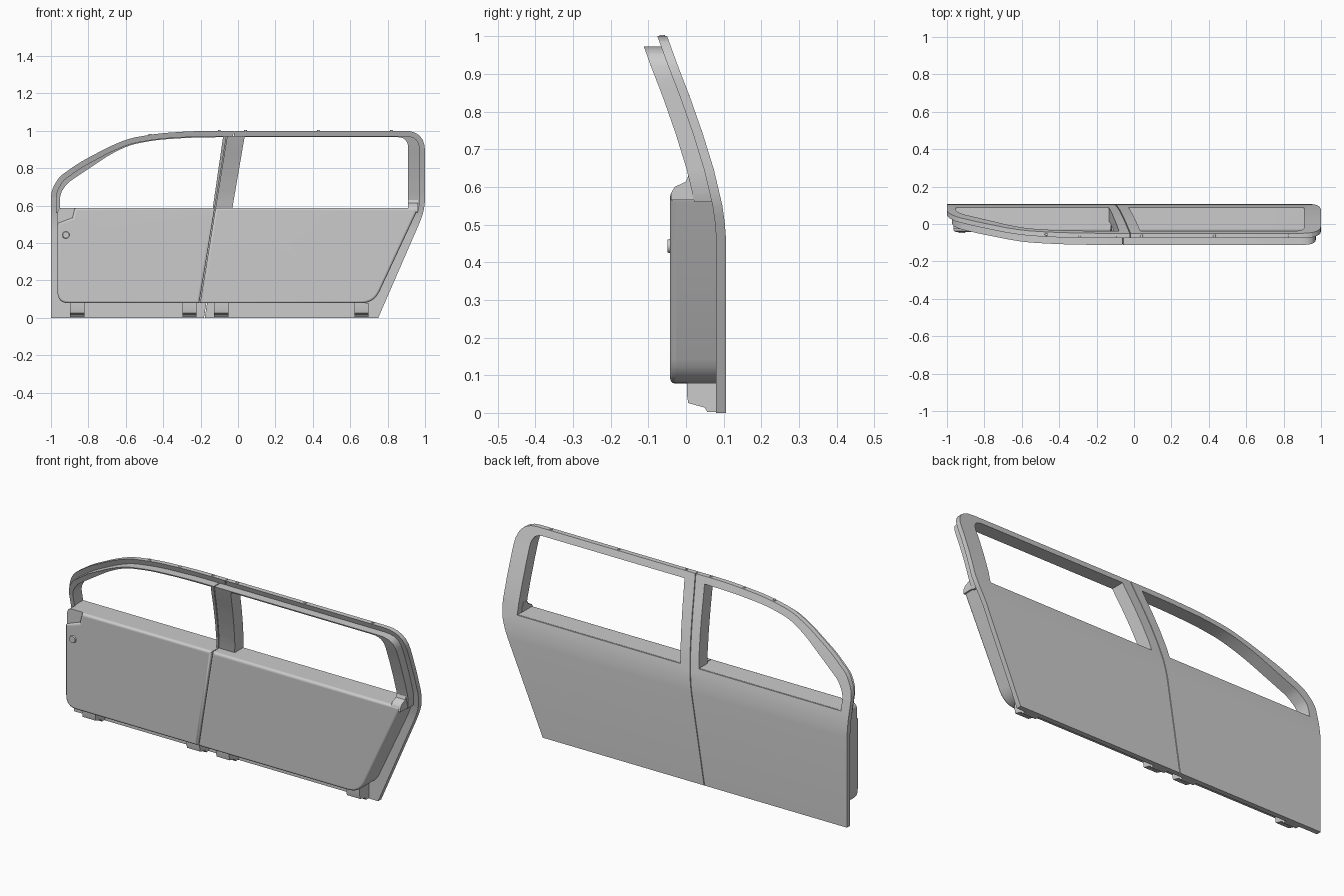
import bpy, bmesh, math
from mathutils import Vector

if "Cube" in bpy.data.objects:
    bpy.data.objects.remove(bpy.data.objects["Cube"], do_unlink=True)

grey = bpy.data.materials.new("plain grey")
grey.use_nodes = True
grey.diffuse_color = (0.6, 0.6, 0.6, 1)
grey.node_tree.nodes["Principled BSDF"].inputs["Base Color"].default_value = (0.6, 0.6, 0.6, 1)

# Outlines as (x, z, corner rounding length)
OUTER = [(-1, 0, 0), (-1, .68, .04), (-.955, .755, .03), (-.845, .832, .05), (-.685, .917, .05),
         (-.58, .96, .05), (-.42, .987, .07), (-.2, 1, .08), (1, 1, .11), (1, .575, .07), (.75, 0, 0)]
FRONT_WINDOW = [(-.952, .587, 0), (-.952, .665, .035), (-.91, .722, .02), (-.79, .803, .05), (-.685, .873, .05),
                (-.58, .924, .05), (-.44, .951, .06), (-.26, .963, .06), (-.08, .966, 0), (-.135, .587, 0)]
REAR_WINDOW = [(-.03, .587, 0), (.035, .966, 0), (.91, .966, .06), (.91, .587, 0)]
PANEL = [(-.965, .078, .06), (-.965, .588, .03), (.965, .588, .03), (.727, .078, .07)]
# Front face of the trim, with a shallow step at its front top corner
PANEL_FACE = [(-.965, .078, .06), (-.965, .505, 0), (-.885, .535, 0), (-.872, .588, 0),
              (.965, .588, .03), (.727, .078, .07)]
# Side profile of the skin as (z, y): upright below the belt, leaning in above it
LEAN = [(0, .106), (.465, .106), (.505, .103), (.553, .096), (.646, .074), (.74, .045), (.84, .01), (.92, -.021), (1, -.05)]
SKIN_SPLIT, INNER_SPLIT = (-.18, .16), (-.218, .163)   # door gap: x = a + b * z


def skin_y(z):
    for (z0, y0), (z1, y1) in zip(LEAN, LEAN[1:]):
        if z <= z1:
            return y0 + (y1 - y0) * (z - z0) / (z1 - z0)
    return LEAN[-1][1]


def rounded(corners, steps=6):
    """Outline with each corner replaced by a small curve."""
    pts = []
    for i, (x, z, t) in enumerate(corners):
        p = Vector((x, z))
        a, b = Vector(corners[i - 1][:2]), Vector(corners[(i + 1) % len(corners)][:2])
        if t == 0:
            pts.append(p)
            continue
        s, e = p + (a - p).normalized() * t, p + (b - p).normalized() * t
        for k in range(steps + 1):
            u = k / steps
            pts.append(s * (1 - u) ** 2 + p * 2 * u * (1 - u) + e * u * u)
    return pts


def inset(pts, d):
    """Move a clockwise outline inwards by d."""
    out = []
    for i, p in enumerate(pts):
        d1, d2 = (p - pts[i - 1]).normalized(), (pts[(i + 1) % len(pts)] - p).normalized()
        n1, n2 = Vector((d1.y, -d1.x)), Vector((d2.y, -d2.x))
        out.append(p + (n1 + n2) * d / (1 + n1.dot(n2)))
    return out


def finish(name, bm, angle=35):
    bmesh.ops.recalc_face_normals(bm, faces=bm.faces)
    me = bpy.data.meshes.new(name)
    bm.to_mesh(me)
    bm.free()
    ob = bpy.data.objects.new(name, me)
    bpy.context.collection.objects.link(ob)
    me.materials.append(grey)
    bpy.ops.object.select_all(action='DESELECT')
    ob.select_set(True)
    bpy.context.view_layer.objects.active = ob
    bpy.ops.object.shade_smooth_by_angle(angle=math.radians(angle))
    return ob


def cut(bm, co, no, clear=False):
    bmesh.ops.bisect_plane(bm, geom=bm.verts[:] + bm.edges[:] + bm.faces[:], dist=1e-5,
                           plane_co=co, plane_no=no, clear_outer=clear)


def sheet(name, loops, split, side, front, back, floor=None, bevel=0):
    """Filled outline on one side of the door gap, thickened between two depth functions."""
    bm = bmesh.new()
    for pts in loops:
        vs = [bm.verts.new((p.x, 0, p.y)) for p in pts]
        for i, v in enumerate(vs):
            bm.edges.new((vs[i - 1], v))
    if len(loops) == 1:
        bm.faces.new(vs)
    else:
        bmesh.ops.triangle_fill(bm, edges=bm.edges[:], use_beauty=True, use_dissolve=False)
    a, b = split
    cut(bm, (a + side * .002, 0, 0), (-side, 0, side * b), True)
    if floor is not None:
        cut(bm, (0, 0, floor), (0, 0, -1), True)
    if len(loops) > 1:      # rows that let the sheet lean
        for z in [.465, .505, .53] + [.553 + .031 * k for k in range(15)]:
            cut(bm, (0, 0, z), (0, 0, 1))
    near = bm.verts[:]
    res = bmesh.ops.extrude_face_region(bm, geom=bm.faces[:], use_keep_orig=True)
    for v in near:
        v.co.y = front(v.co.z)
    for v in res["geom"]:
        if isinstance(v, bmesh.types.BMVert):
            v.co.y = back(v.co.z)
    if bevel:               # soften the inner rim only
        y = front(0)
        rim = [e for e in bm.edges if all(abs(v.co.y - y) < 1e-5 for v in e.verts)]
        bmesh.ops.recalc_face_normals(bm, faces=bm.faces)
        bmesh.ops.bevel(bm, geom=rim, offset=bevel, segments=3, profile=.5, affect='EDGES')
    return finish(name, bm)


def prism(name, pts, lo, hi):
    """Extrude a small (y, z) profile along x."""
    bm = bmesh.new()
    ends = [[bm.verts.new((x, y, z)) for y, z in pts] for x in (lo, hi)]
    bm.faces.new(ends[0])
    bm.faces.new(ends[1])
    for i in range(len(pts)):
        bm.faces.new((ends[0][i - 1], ends[0][i], ends[1][i], ends[1][i - 1]))
    return finish(name, bm)


def disc(name, pos, r, h, axis):
    bm = bmesh.new()
    bmesh.ops.create_cone(bm, cap_ends=True, segments=20, radius1=r, radius2=r * .85, depth=h)
    for v in bm.verts:
        x, y, z = v.co
        v.co = Vector((x, -z, y) if axis == 'y' else (x, y, z)) + Vector(pos)
    return finish(name, bm)


outer = rounded(OUTER)
windows = [rounded(FRONT_WINDOW), rounded(REAR_WINDOW)]

# Both doors: skin, window frame flange, inner trim body and its rounded face
for door, side in (("front_door", -1), ("rear_door", 1)):
    sheet(door + "_skin", [outer] + windows, SKIN_SPLIT, side, lambda z: skin_y(z) - .026, skin_y)
    sheet(door + "_window_flange", [inset(outer, .027)] + windows, INNER_SPLIT, side,
          lambda z: skin_y(z) - .072, lambda z: skin_y(z) - .024, floor=.56)
    sheet(door + "_trim_body", [rounded(PANEL)], INNER_SPLIT, side, lambda z: -.026, lambda z: .082)
    face = sheet(door + "_trim_face", [rounded(PANEL_FACE)], INNER_SPLIT, side,
                 lambda z: -.042, lambda z: -.026, bevel=.013)
    face.modifiers.new("flat_face_shading", 'WEIGHTED_NORMAL').keep_sharp = True

# Horn where the rear pillar meets the trim
prism("rear_pillar_horn", [(-.04, .565), (-.039, .585), (-.03, .6), (.0, .614), (.006, .63), (.04, .635), (.06, .565)],
      .908, .962)

# Round knob on the front door
disc("door_knob", (-.92, -.044, .443), .02, .01, 'y')

# Hinge lugs along the bottom
for i, x in enumerate((-.86, -.26, -.09, .66)):
    prism(f"hinge_lug_{i + 1}", [(.002, .079), (.002, .05), (.006, .026), (.05, .014), (.056, .003), (.085, .003), (.085, .079)],
          x - .038, x + .038)

# Small stops on the top rail
for i, (x, z) in enumerate(((-.47, .981), (-.29, .994), (-.1, 1), (.04, 1), (.43, 1), (.82, 1))):
    disc(f"rail_stop_{i + 1}", (x, skin_y(z) - .013, z), .008, .006, 'z')
